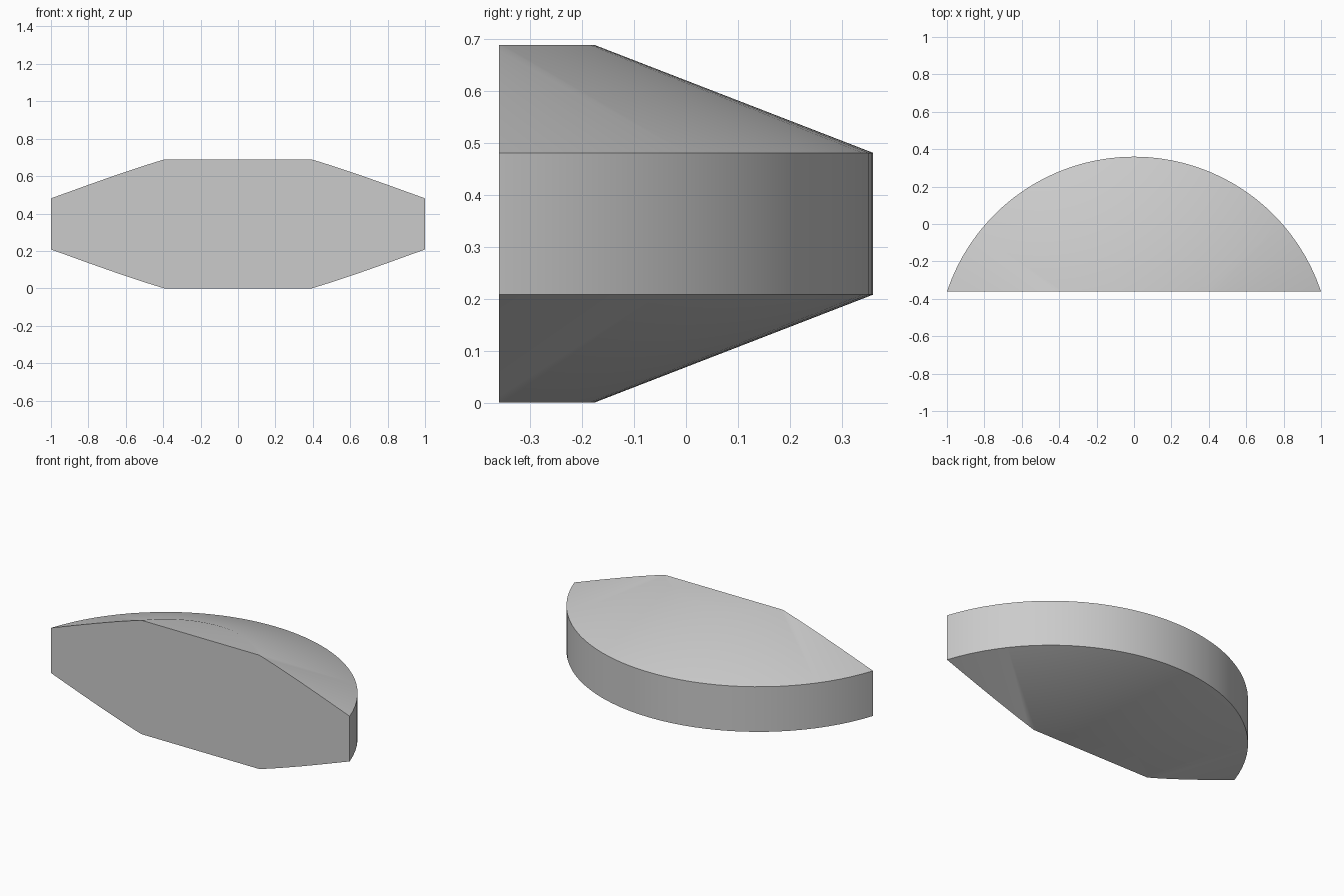
import bpy
import bmesh
import math
from mathutils import Vector

cube = bpy.data.objects.get("Cube")
if cube:
    bpy.data.objects.remove(cube, do_unlink=True)

SEGMENTS = 96
CENTRE_Y = -0.694   # axis of the disc, in front of the flat cut
CUT_Y = -0.36
PROFILE = [(0.517, 0.0), (1.054, 0.208), (1.054, 0.481), (0.517, 0.689)]

# Grey material
grey = bpy.data.materials.new("plain_grey")
grey.use_nodes = True
colour = (0.6, 0.6, 0.6, 1)
grey.diffuse_color = colour
grey.node_tree.nodes["Principled BSDF"].inputs["Base Color"].default_value = colour

# Bevelled disc: stacked rings joined by side faces, closed with flat caps
bm = bmesh.new()
rings = []
for radius, z in PROFILE:
    angles = [math.tau * i / SEGMENTS for i in range(SEGMENTS)]
    rings.append([bm.verts.new((radius * math.cos(a),
                                CENTRE_Y + radius * math.sin(a), z))
                  for a in angles])
for lower, upper in zip(rings, rings[1:]):
    for i in range(SEGMENTS):
        j = (i + 1) % SEGMENTS
        bm.faces.new((lower[i], lower[j], upper[j], upper[i]))
bm.faces.new(rings[0][::-1])
bm.faces.new(rings[-1])

# Slice off the front and close the flat front face
cut = bmesh.ops.bisect_plane(
    bm, geom=bm.verts[:] + bm.edges[:] + bm.faces[:],
    plane_co=Vector((0, CUT_Y, 0)), plane_no=Vector((0, -1, 0)),
    clear_outer=True)
cut_edges = [e for e in cut["geom_cut"] if isinstance(e, bmesh.types.BMEdge)]
bmesh.ops.holes_fill(bm, edges=cut_edges, sides=0)
bmesh.ops.recalc_face_normals(bm, faces=bm.faces[:])

mesh = bpy.data.meshes.new("disc_segment")
bm.to_mesh(mesh)
bm.free()
mesh.materials.append(grey)
segment = bpy.data.objects.new("disc_segment", mesh)
bpy.context.collection.objects.link(segment)

# Smooth round surfaces, sharp rim and cut edges
bpy.ops.object.select_all(action="DESELECT")
segment.select_set(True)
bpy.context.view_layer.objects.active = segment
bpy.ops.object.shade_smooth_by_angle(angle=math.radians(30))
